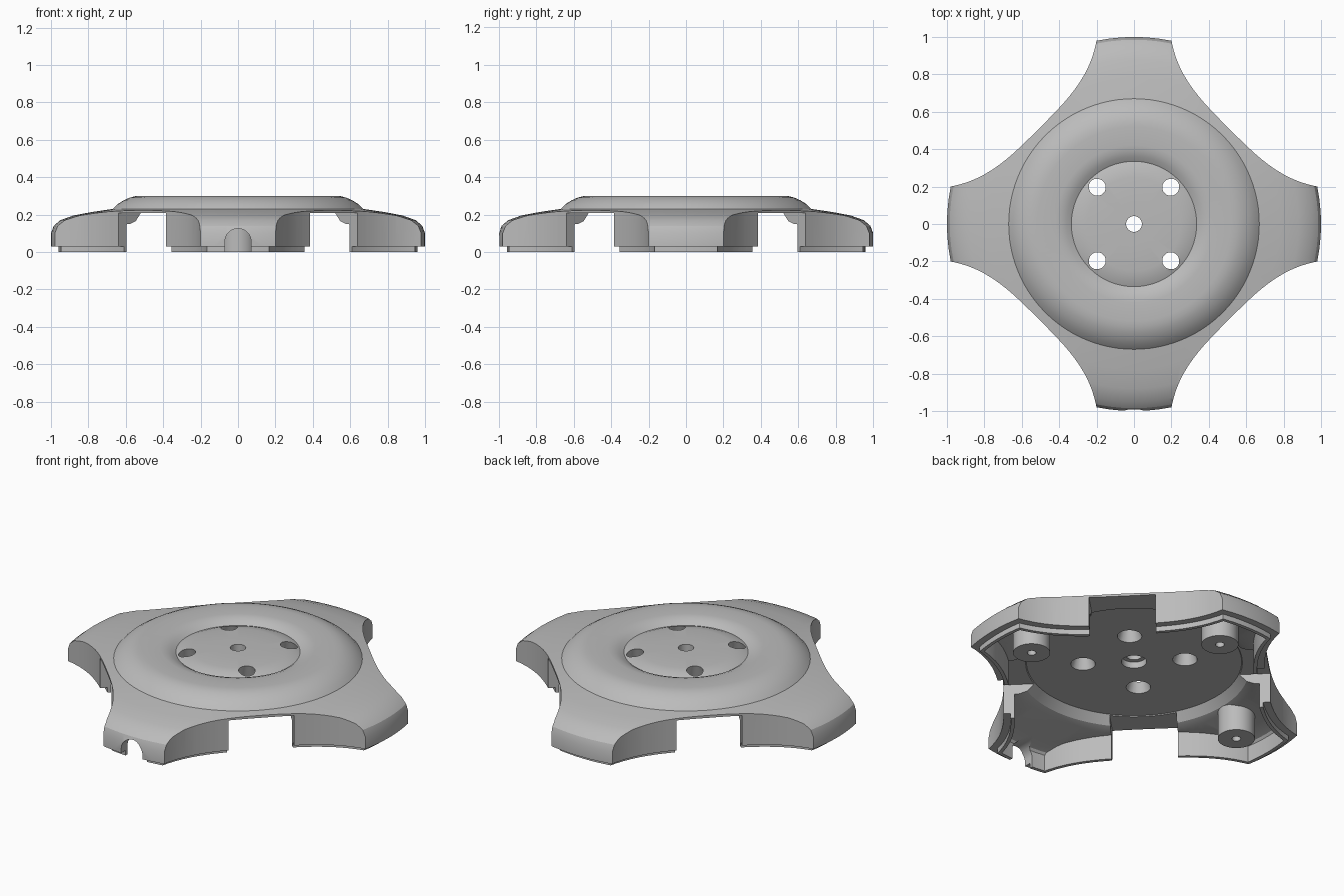
import bpy, bmesh, math
from mathutils import Matrix, Vector

if "Cube" in bpy.data.objects:
    bpy.data.objects.remove(bpy.data.objects["Cube"], do_unlink=True)

grey = bpy.data.materials.new("light grey plastic")
grey.use_nodes = True
grey.diffuse_color = (0.5, 0.5, 0.5, 1)
grey.node_tree.nodes["Principled BSDF"].inputs["Base Color"].default_value = grey.diffuse_color


def finish(bm, name):
    bmesh.ops.recalc_face_normals(bm, faces=bm.faces)
    mesh = bpy.data.meshes.new(name)
    bm.to_mesh(mesh)
    bm.free()
    mesh.materials.append(grey)
    ob = bpy.data.objects.new(name, mesh)
    bpy.context.collection.objects.link(ob)
    return ob


def revolve(name, profile, steps=96):
    bm = bmesh.new()
    verts = [bm.verts.new((r, 0, z)) for r, z in profile]
    edges = [bm.edges.new(pair) for pair in zip(verts, verts[1:])]
    bmesh.ops.spin(bm, geom=verts + edges, cent=(0, 0, 0), axis=(0, 0, 1),
                   angle=math.tau, steps=steps)
    bmesh.ops.remove_doubles(bm, verts=bm.verts, dist=0.0001)
    return finish(bm, name)


def outline(reach, inset=0.0):
    """Four-armed plan with hollow sides, moved inwards by inset."""
    pts = []
    edge_u = 0.72 + 0.815 * reach ** 3.3
    radius, swing = math.hypot(edge_u, reach), math.atan2(reach, edge_u)
    for q in range(4):
        turn = math.radians(45 + 90 * q)
        side = Matrix.Rotation(turn, 2)
        for i in range(25):
            v = reach * (i - 12) / 12
            pts.append(side @ Vector((0.72 + 0.815 * abs(v) ** 3.3, v)))
        gap = math.pi / 2 - 2 * swing
        for i in range(1, 8):
            a = turn + swing + gap * i / 8
            pts.append(Vector((math.cos(a), math.sin(a))) * radius)
    moved = []
    for i, p in enumerate(pts):
        before = (p - pts[i - 1]).normalized()
        after = (pts[(i + 1) % len(pts)] - p).normalized()
        n1, n2 = Vector((-before.y, before.x)), Vector((-after.y, after.x))
        moved.append(p + (n1 + n2) * (inset / (1 + n1.dot(n2))))
    return moved


def prism(name, pts, low, high, matrix=Matrix()):
    bm = bmesh.new()
    face = bm.faces.new([bm.verts.new((p.x, p.y, low)) for p in pts])
    new = bmesh.ops.extrude_face_region(bm, geom=[face])["geom"]
    tops = [g for g in new if isinstance(g, bmesh.types.BMVert)]
    bmesh.ops.translate(bm, verts=tops, vec=(0, 0, high - low))
    bmesh.ops.transform(bm, matrix=matrix, verts=bm.verts)
    return finish(bm, name)


def cone(name, radius_low, radius_high, low, high, x=0, y=0):
    bm = bmesh.new()
    bmesh.ops.create_cone(bm, cap_ends=True, segments=40, radius1=radius_low,
                          radius2=radius_high, depth=high - low)
    bmesh.ops.translate(bm, verts=bm.verts, vec=(x, y, (low + high) / 2))
    return finish(bm, name)


def combine(target, tool, operation="DIFFERENCE"):
    mod = target.modifiers.new("shape", "BOOLEAN")
    mod.operation, mod.solver, mod.object = operation, "EXACT", tool
    bpy.context.view_layer.objects.active = target
    bpy.ops.object.modifier_apply(modifier=mod.name)
    bpy.data.objects.remove(tool, do_unlink=True)


def smooth(ob):
    bpy.ops.object.select_all(action="DESELECT")
    ob.select_set(True)
    bpy.context.view_layer.objects.active = ob
    bpy.ops.object.shade_smooth_by_angle(angle=math.radians(25))


# Domed outer shell, trimmed to the four-armed plan
shell = revolve("shell", [
    (0, 0.03), (1, 0.03), (1, 0.10), (0.985, 0.14), (0.95, 0.17), (0.88, 0.195),
    (0.78, 0.214), (0.67, 0.23), (0.645, 0.255), (0.61, 0.277), (0.58, 0.29),
    (0.55, 0.298), (0.52, 0.30), (0.42, 0.30), (0.39, 0.296), (0.36, 0.285),
    (0.335, 0.27), (0.30, 0.284), (0.25, 0.291), (0.12, 0.294), (0, 0.295)])
combine(shell, prism("plan", outline(0.565), -0.2, 0.6), "INTERSECT")

# Inset lip under the wall
combine(shell, prism("lip", outline(0.5515, 0.04), 0, 0.08), "UNION")

# Arched cable notch in the front arm
arch = [Vector((0.07 * math.cos(math.pi * i / 20), 0.055 + 0.07 * math.sin(math.pi * i / 20)))
        for i in range(21)] + [Vector((-0.07, -0.1)), Vector((0.07, -0.1))]
combine(shell, prism("notch", arch, 0.86, 1.1, Matrix.Rotation(math.pi / 2, 4, "X")))

# Hollow underside with a raised round ceiling
cavity = revolve("cavity", [
    (0, -0.1), (0.97, -0.1), (0.97, 0.06), (0.93, 0.11), (0.85, 0.135),
    (0.66, 0.15), (0.62, 0.165), (0.58, 0.213), (0, 0.213)])
combine(cavity, prism("cavity_plan", outline(0.5515, 0.06), -0.3, 0.4), "INTERSECT")
combine(shell, cavity)

# Openings between the arms
opening = [Vector(p) for p in ((0.45, -0.18), (1.1, -0.18), (1.1, 0.18), (0.45, 0.18))]
for q in range(4):
    turn = Matrix.Rotation(math.radians(45 + 90 * q), 4, "Z")
    combine(shell, prism("opening", opening, -0.1, 0.208, turn))

# Counterbored centre hole and four screw holes tapered from below
combine(shell, cone("centre_hole", 0.042, 0.042, 0.1, 0.4))
combine(shell, cone("counterbore", 0.068, 0.068, 0.1, 0.25))
for sx in (1, -1):
    for sy in (1, -1):
        combine(shell, cone("screw_hole", 0.07, 0.041, 0.2, 0.3, sx * 0.195, sy * 0.195))
smooth(shell)

# Screw posts under the three arms without a notch
for name, x, y in (("left_post", 0.72, 0), ("right_post", -0.72, 0), ("back_post", 0, 0.72)):
    post = cone(name, 0.1, 0.1, 0.001, 0.17, x, y)
    combine(post, cone("pilot_hole", 0.024, 0.024, -0.1, 0.12, x, y))
    smooth(post)
